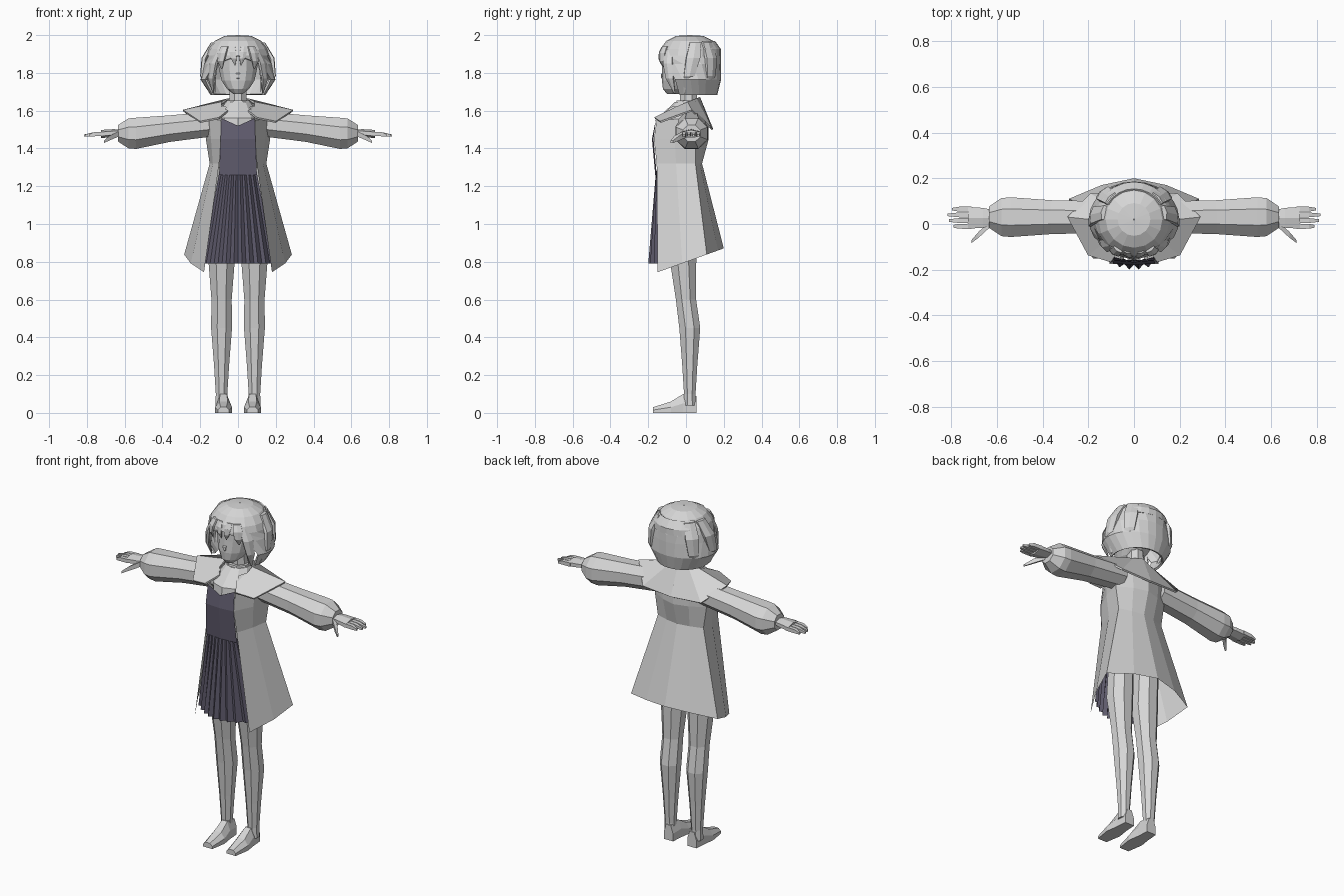
import bpy
import bmesh
from math import sin, cos, pi, radians
from mathutils import Vector

if "Cube" in bpy.data.objects:
    bpy.data.objects.remove(bpy.data.objects["Cube"])


def material(name, red, green, blue):
    mat = bpy.data.materials.new(name)
    mat.use_nodes = True
    colour = (red, green, blue, 1)
    mat.diffuse_color = colour
    mat.node_tree.nodes["Principled BSDF"].inputs["Base Color"].default_value = colour
    return mat


light_grey = material("light grey", 0.67, 0.67, 0.67)
dark_slate = material("dark slate", 0.12, 0.11, 0.16)


def loft(name, rows, mat=light_grey, closed=True, mirror=False, thickness=0):
    """Skin rows of points; closed rows become capped tubes, open rows become sheets."""
    bm = bmesh.new()
    rings = [[bm.verts.new(point) for point in row] for row in rows]
    count = len(rings[0])
    for lower, upper in zip(rings, rings[1:]):
        for here in range(count if closed else count - 1):
            after = (here + 1) % count
            bm.faces.new((lower[here], lower[after], upper[after], upper[here]))
    if closed:
        bm.faces.new(rings[0])
        bm.faces.new(rings[-1])
    bmesh.ops.recalc_face_normals(bm, faces=bm.faces)
    mesh = bpy.data.meshes.new(name)
    bm.to_mesh(mesh)
    bm.free()
    mesh.materials.append(mat)
    obj = bpy.data.objects.new(name, mesh)
    bpy.context.scene.collection.objects.link(obj)
    if mirror:
        obj.modifiers.new("mirror", "MIRROR")
    if thickness:
        solid = obj.modifiers.new("thickness", "SOLIDIFY")
        solid.thickness = thickness
        solid.offset = 0


def oval(centre, across, along, sides):
    """Ring of points around a centre, spanned by two half-axis vectors."""
    angles = [2 * pi * (step + 0.5) / sides for step in range(sides)]
    return [Vector(centre) + across * cos(a) + along * sin(a) for a in angles]


def pillar(name, x, stations, depth=1.0, sides=8, mirror=False):
    """Upright tube; stations give height, y and radius."""
    rows = [oval((x, y, z), Vector((r, 0, 0)), Vector((0, r * depth, 0)), sides)
            for z, y, r in stations]
    loft(name, rows, mirror=mirror)


def branch(name, y, stations, height=1.0, sides=8, lean=0.0):
    """Mirrored sideways tube; stations give x, height and radius."""
    root = stations[0][0]
    rows = [oval((x, y + lean * (x - root), z), Vector((0, r, 0)), Vector((0, 0, r * height)), sides)
            for x, z, r in stations]
    loft(name, rows, mirror=True)


def lock(name, start, end, width, bow, mirror=True):
    """Flat tapering strand that bows away from the middle of the head."""
    start, end = Vector(start), Vector(end)
    outward = start + end
    outward.z = 0
    outward.normalize()
    tangent = outward.cross(Vector((0, 0, 1)))
    rows = []
    for t in (0, 0.3, 0.65, 1):
        radius = width * (0.7 + t - 1.6 * t * t)
        centre = start.lerp(end, t) + outward * bow * sin(pi * t)
        rows.append(oval(centre, tangent * radius, outward * radius * 0.4, 6))
    loft(name, rows, mirror=mirror)


# Legs and feet
pillar("leg", 0.087, [
    (1.1, 0, 0.07), (0.8, -0.015, 0.075), (0.6, 0, 0.058), (0.45, 0.02, 0.06),
    (0.25, 0.02, 0.043), (0.1, 0.02, 0.033), (0.04, 0.02, 0.035),
], mirror=True)
foot_rows = []
for y, half, height in ((0.055, 0.03, 0.09), (-0.015, 0.035, 0.1),
                        (-0.08, 0.045, 0.06), (-0.175, 0.03, 0.03)):
    outline = ((-half, 0), (half, 0), (half, height / 2),
               (half / 2, height), (-half / 2, height), (-half, height / 2))
    foot_rows.append([(0.077 + x, y, z) for x, z in outline])
loft("foot", foot_rows, mirror=True)

# Sleeves
branch("sleeve", 0.03, [
    (0.13, 1.53, 0.075), (0.36, 1.505, 0.08), (0.54, 1.48, 0.094),
    (0.58, 1.48, 0.09), (0.635, 1.48, 0.05),
], height=0.95)

# Hands: palm, four fingers, thumb
branch("palm", 0.027, [(0.6, 1.485, 0.035), (0.66, 1.482, 0.05), (0.725, 1.476, 0.055)],
       height=0.4, sides=6)
for finger, tip in enumerate((0.79, 0.81, 0.815, 0.795)):
    branch("finger", -0.01 + finger * 0.025,
           [(0.71, 1.477, 0.016), (0.765, 1.475, 0.015), (tip, 1.468, 0.008)], sides=4)
branch("thumb", 0, [(0.63, 1.478, 0.02), (0.68, 1.455, 0.018), (0.71, 1.435, 0.009)],
       sides=4, lean=-0.95)

# Neck, neckband and upper chest
pillar("neck", 0, [(1.55, 0.015, 0.07), (1.63, 0.015, 0.052), (1.74, 0.01, 0.045)])
pillar("neckband", 0, [(1.625, 0.01, 0.072), (1.655, 0.01, 0.064)])
pillar("chest", 0, [(1.3, -0.03, 0.11), (1.45, -0.04, 0.12), (1.56, -0.03, 0.12),
                    (1.645, 0.01, 0.07)], sides=10)


# Open coat: half rows from the front edge round to the middle of the back
def coat_row(z, slit, front, width, side, back, slope=0.0):
    plan = ((slit, front), ((slit + 2 * width) / 3, (front + side) / 2),
            (width, side), (width / 2, (side + 2 * back) / 3), (0, back))
    return [(x, y, z + slope * (y - front)) for x, y in plan]


loft("coat", [
    coat_row(0.745, 0.18, -0.15, 0.285, 0.11, 0.2, slope=0.36),
    coat_row(1.32, 0.1, -0.155, 0.15, 0.05, 0.085),
    coat_row(1.45, 0.09, -0.17, 0.17, 0.05, 0.12),
    coat_row(1.55, 0.09, -0.155, 0.18, 0.05, 0.12, slope=0.05),
    coat_row(1.62, 0.06, -0.08, 0.1, 0.02, 0.07, slope=0.15),
], closed=False, mirror=True)

# Wide collar with pointed shoulders, running from the back to the front
neckline = []
for step in range(5):
    angle = pi * step / 5
    neckline.append((0.09 * sin(angle), -0.02 + 0.09 * cos(angle), 1.63 + 0.04 * cos(angle)))
collar_edge = [(0, 0.14, 1.5), (0.19, 0.13, 1.51), (0.29, 0.03, 1.6),
               (0.2, -0.135, 1.54), (0.1, -0.165, 1.56)]
loft("collar", [neckline, collar_edge], closed=False, mirror=True, thickness=0.01)

# Dress front with a notched neckline
bodice_rows = []
for z, half, y, notch in ((1.26, 0.1, -0.155, 0), (1.45, 0.092, -0.172, 0),
                          (1.56, 0.088, -0.158, 0.04)):
    bodice_rows.append([(-half, y, z), (0, y - 0.008, z - notch), (half, y, z)])
loft("dress_bodice", bodice_rows, dark_slate, closed=False)

# Pleated skirt front
pleats = 18
skirt_rows = []
for z, half, y, bow, fold in ((0.79, 0.19, -0.19, 0.1, 0.011), (1.28, 0.098, -0.157, 0.012, 0.002)):
    row = []
    for pleat in range(pleats + 1):
        t = 2 * pleat / pleats - 1
        row.append((half * t, y + bow * t * t - fold * (-1) ** pleat, z))
    skirt_rows.append(row)
loft("pleated_skirt", skirt_rows, dark_slate, closed=False)

# Head and nose
pillar("head", 0, [
    (1.688, -0.07, 0.025), (1.715, -0.05, 0.06), (1.76, -0.02, 0.09),
    (1.83, 0, 0.105), (1.9, 0, 0.105), (1.96, 0.01, 0.07),
], depth=1.2, sides=14)
lock("nose", (0, -0.115, 1.81), (0, -0.115, 1.755), 0.014, 0.015, mirror=False)


# Bobbed hair shell, open at the face
def hair_arc(z, radius, sweep, steps=8):
    angles = [radians(sweep) * step / steps for step in range(steps + 1)]
    depth = min(radius, 0.16)
    return [(radius * sin(a), 0.02 + depth * cos(a), z) for a in angles]


hair_levels = [(1.994, 0.002, 180), (1.99, 0.07, 180), (1.965, 0.12, 180), (1.925, 0.15, 180),
               (1.89, 0.162, 180), (1.845, 0.175, 135), (1.765, 0.192, 118), (1.685, 0.14, 112)]
loft("hair_shell", [hair_arc(*level) for level in hair_levels],
     closed=False, mirror=True, thickness=0.012)

# Raised band over the back of the crown
loft("crown_band", [hair_arc(z, radius + 0.01, sweep / 3, steps=4)
                    for z, radius, sweep in hair_levels[2:5]],
     closed=False, mirror=True, thickness=0.01)

# Hair locks: fringe, face-framing strands, side and back layers
lock("fringe_inner", (0.03, -0.12, 1.94), (0.015, -0.13, 1.84), 0.025, 0.015)
lock("fringe_outer", (0.07, -0.11, 1.94), (0.085, -0.11, 1.82), 0.035, 0.02)
lock("face_lock", (0.1, -0.09, 1.92), (0.13, -0.06, 1.69), 0.04, 0.03)
lock("cheek_lock", (0.11, -0.08, 1.86), (0.12, -0.07, 1.7), 0.02, 0.015)
lock("side_lock", (0.13, 0.05, 1.96), (0.15, -0.01, 1.69), 0.05, 0.05)
lock("rear_lock", (0.1, 0.11, 1.96), (0.12, 0.1, 1.69), 0.05, 0.045)
